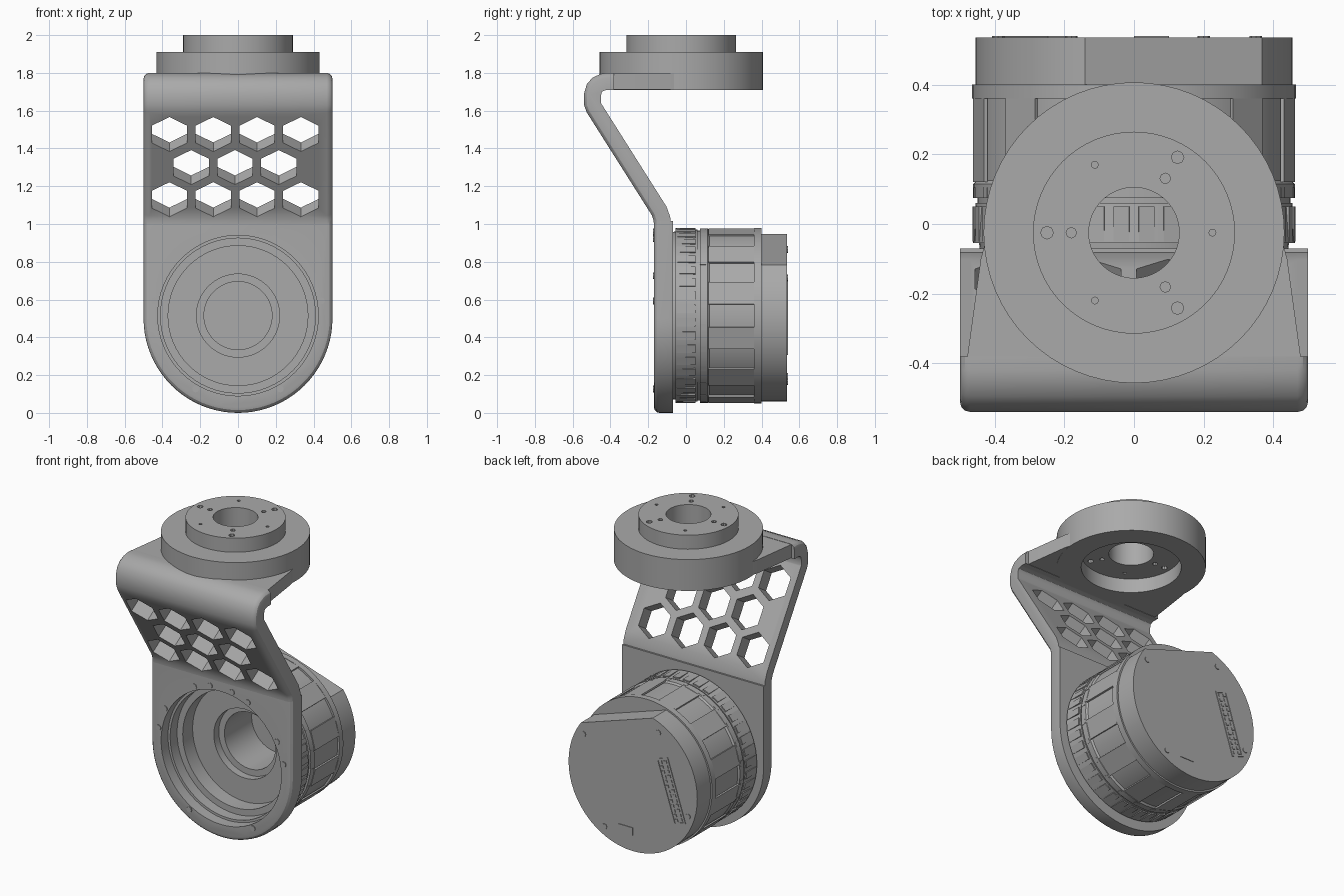
import bpy, bmesh
from math import sin, cos, pi, radians
from mathutils import Matrix, Vector

old = bpy.data.objects.get("Cube")
if old:
    bpy.data.objects.remove(old)

grey = bpy.data.materials.new("machined grey")
grey.use_nodes = True
GREY = (0.4, 0.4, 0.4, 1)
grey.diffuse_color = GREY
grey.node_tree.nodes["Principled BSDF"].inputs["Base Color"].default_value = GREY

AXIS_Z = 0.515      # height of the motor axis
CAP_Y = -0.025      # depth of the upper joint axis
parts = []


def finish(name, bm):
    bmesh.ops.recalc_face_normals(bm, faces=bm.faces)
    mesh = bpy.data.meshes.new(name)
    bm.to_mesh(mesh)
    bm.free()
    mesh.materials.append(grey)
    ob = bpy.data.objects.new(name, mesh)
    bpy.context.collection.objects.link(ob)
    parts.append(ob)
    return ob


def loft(sections):
    """Skin equal closed loops of positions and cap both ends."""
    bm = bmesh.new()
    loops = [[bm.verts.new(p) for p in s] for s in sections]
    bm.faces.new(loops[0])
    bm.faces.new(loops[-1])
    for a, b in zip(loops, loops[1:]):
        for i in range(len(a)):
            j = (i + 1) % len(a)
            bm.faces.new((a[i], a[j], b[j], b[i]))
    return bm


def prism(points, place, lo, hi):
    """Extrude a flat outline from lo to hi; place(u, v, w) gives the position."""
    return loft([[place(u, v, w) for u, v in points] for w in (lo, hi)])


def lathe(name, profile, place, seg=64):
    """Revolve a closed (radius, height) profile."""
    bm = bmesh.new()
    rings = [[bm.verts.new(place(r * cos(2 * pi * k / seg), r * sin(2 * pi * k / seg), h))
              for r, h in profile] for k in range(seg)]
    n = len(profile)
    for k in range(seg):
        p, q = rings[k], rings[(k + 1) % seg]
        for i in range(n):
            j = (i + 1) % n
            bm.faces.new((p[i], p[j], q[j], q[i]))
    return finish(name, bm)


def add_rod(bm, centre, axis, radius, depth, seg=16):
    rot = Vector(axis).to_track_quat('Z', 'Y').to_matrix().to_4x4()
    bmesh.ops.create_cone(bm, cap_ends=True, segments=seg, radius1=radius, radius2=radius, depth=depth,
                          matrix=Matrix.Translation(centre) @ rot)


def add_box(bm, size, matrix):
    bmesh.ops.create_cube(bm, size=1, matrix=matrix @ Matrix.Diagonal((*size, 1)))


def cut(ob, bm):
    """Subtract a helper mesh from an object for good."""
    cutter = finish("cutter", bm)
    parts.remove(cutter)
    cutter.hide_render = True
    mod = ob.modifiers.new("cut", 'BOOLEAN')
    mod.operation, mod.solver, mod.object = 'DIFFERENCE', 'EXACT', cutter
    bpy.context.view_layer.objects.active = ob
    bpy.ops.object.modifier_apply(modifier=mod.name)
    bpy.data.objects.remove(cutter)


def on_y(u, v, w):
    return (u, w, AXIS_Z + v)


def on_z(u, v, w):
    return (u, CAP_Y + v, w)


# Rounded rim shared by the plate and the web: (inset, distance from the face)
RIM = ((0.03, 0), (0.015, 0.004), (0.004, 0.015), (0, 0.03))

# Lower plate: straight sides, round bottom, softened front rim


def plate_outline(w, y):
    arc = [pi + pi * i / 40 for i in range(41)]
    return [(w * cos(t), y, 0.5 + w * sin(t)) for t in arc] + [(w, y, 1.015), (-w, y, 1.015)]


plate = finish("lower_plate", loft([plate_outline(0.5 - inset, -0.17 + d) for inset, d in RIM]
                                   + [plate_outline(0.5, -0.07)]))
bm = bmesh.new()
add_rod(bm, (0, -0.12, AXIS_Z), (0, 1, 0), 0.425, 0.4, 64)
cut(plate, bm)

# Screw heads around the bore
bm = bmesh.new()
for deg in (10, 28, 65, 80, -60):
    for side in (-1, 1):
        t = radians(deg)
        add_rod(bm, (side * 0.449 * cos(t), -0.169, AXIS_Z + 0.449 * sin(t)), (0, 1, 0), 0.018, 0.012, 8)
finish("plate_screws", bm)

# Bent web: leans forward, then curls over into the top flange
path = [Vector(p) for p in ((-0.17, 1.0), (-0.172, 1.02), (-0.18, 1.045), (-0.525, 1.59), (-0.54, 1.63),
                            (-0.54, 1.69), (-0.525, 1.74), (-0.495, 1.775), (-0.45, 1.795),
                            (-0.42, 1.8), (-0.38, 1.8))]
outward = []
for i in range(len(path)):
    d = (path[min(i + 1, len(path) - 1)] - path[max(i - 1, 0)]).normalized()
    outward.append(Vector((-d.y, d.x)))


def web_section(x, sink):
    outer = [p - n * sink for p, n in zip(path, outward)]
    inner = [p - n * 0.09 for p, n in zip(path, outward)]
    return [(x, p.x, p.y) for p in outer + inner[::-1]]


left_edge = [(-0.5 + inset, 0.03 - 0.03 + d) for inset, d in RIM[::-1]]
bent_web = finish("bent_web", loft([web_section(x, d) for x, d in left_edge]
                                   + [web_section(-x, d) for x, d in left_edge[::-1]]))

# Honeycomb of openings square to the sloping part
low, high = Vector((0, -0.18, 1.045)), Vector((0, -0.525, 1.59))
slope = (high - low).normalized()
normal = Vector((0, slope.z, -slope.y))
hexagon = [(0.108 * sin(pi * k / 3), 0.108 * cos(pi * k / 3)) for k in range(6)]
for z, first, count in ((1.475, -0.363, 4), (1.3, -0.248, 3), (1.13, -0.363, 4)):
    for i in range(count):
        pos = low + slope * ((z - low.z) / slope.z) + Vector((first + 0.232 * i, 0, 0))
        cut(bent_web, prism(hexagon, lambda u, v, w: pos + Vector((u, 0, 0)) + slope * v + normal * w,
                            -0.2, 0.2))

# Top flange tapering into the joint ring
flange_pts = [(-0.48, -0.39), (0.48, -0.39), (0.44, -0.1), (0.42, CAP_Y), (-0.42, CAP_Y), (-0.44, -0.1)]
flange = finish("top_flange", prism(flange_pts, lambda u, v, w: (u, v, w), 1.712, 1.798))
bm = bmesh.new()
add_rod(bm, (0, CAP_Y, 1.75), (0, 0, 1), 0.3, 0.4, 64)
cut(flange, bm)

# Upper joint: wide ring carrying a smaller output disc with a centre hole
joint = lathe("upper_joint_ring", [(0.13, 2), (0.29, 2), (0.29, 1.91), (0.432, 1.91), (0.432, 1.71),
                                   (0.29, 1.71), (0.29, 1.8), (0.13, 1.8)], on_z)
bm = bmesh.new()
for radius, size, angles in ((0.25, 0.018, (60, 180, 300)), (0.225, 0.01, (0, 120, 240)),
                             (0.18, 0.015, (60, 180, 300))):
    for deg in angles:
        t = radians(deg)
        for z in (2, 1.8):
            add_rod(bm, on_z(radius * cos(t), radius * sin(t), z), (0, 0, 1), size, 0.05, 8)
cut(joint, bm)

# Motor housing: stepped socket at the front, banded drum behind
lathe("motor_housing", [(0.41, -0.1), (0.44, -0.1), (0.445, -0.055), (0.463, -0.055), (0.455, 0.06),
                        (0.45, 0.06), (0.45, 0.075), (0.462, 0.075), (0.462, 0.115), (0.452, 0.125),
                        (0.452, 0.36), (0.465, 0.36), (0.465, 0.4), (0.18, 0.4), (0.18, 0.12),
                        (0.22, 0.12), (0.22, 0.07), (0.37, 0.07), (0.37, -0.03), (0.41, -0.03)], on_y)

# Raised ribs around the housing
bm = bmesh.new()
for count, y, size in ((40, 0, (0.012, 0.1, 0.045)), (12, 0.24, (0.01, 0.24, 0.12)),
                       (24, 0.09, (0.012, 0.03, 0.03))):
    for i in range(count):
        spin = Matrix.Rotation(2 * pi * (i + 0.5) / count, 4, 'Y')
        add_box(bm, size, Matrix.Translation((0, 0, AXIS_Z)) @ spin @ Matrix.Translation((0.457, y, 0)))
finish("housing_ribs", bm)

# Back cover: disc with one flat, turned a little about its axis
TILT, HALF, BACK = radians(18), radians(36), 0.536
arc = [TILT + HALF + (2 * pi - 2 * HALF) * i / 48 for i in range(49)]
finish("back_cover", prism([(0.455 * sin(t), 0.455 * cos(t)) for t in arc], on_y, 0.395, BACK))

# Cover screws and small port
bm = bmesh.new()
for x, z in ((0.35, 0.2), (-0.18, 0.35), (0.2, -0.35), (-0.39, -0.13)):
    add_rod(bm, on_y(x, z, BACK), (0, 1, 0), 0.018, 0.008, 8)
add_box(bm, (0.1, 0.008, 0.05), Matrix.Translation(on_y(0.05, -0.33, BACK)))
finish("cover_screws_and_port", bm)

# Long pin connector: thin frame with two rows of pins
bm = bmesh.new()
socket = Matrix.Translation(on_y(-0.27, 0, BACK)) @ Matrix.Rotation(TILT, 4, 'Y')
for side in (-1, 1):
    add_box(bm, (0.01, 0.008, 0.41), socket @ Matrix.Translation((side * 0.038, 0, 0)))
    add_box(bm, (0.066, 0.008, 0.01), socket @ Matrix.Translation((0, 0, side * 0.2)))
    for i in range(13):
        add_box(bm, (0.018, 0.008, 0.018), socket @ Matrix.Translation((side * 0.017, 0, -0.18 + 0.03 * i)))
finish("pin_connector", bm)

# Smooth shading with crisp edges
bpy.ops.object.select_all(action='DESELECT')
for ob in parts:
    ob.select_set(True)
bpy.context.view_layer.objects.active = parts[0]
bpy.ops.object.shade_smooth_by_angle(angle=radians(30))
